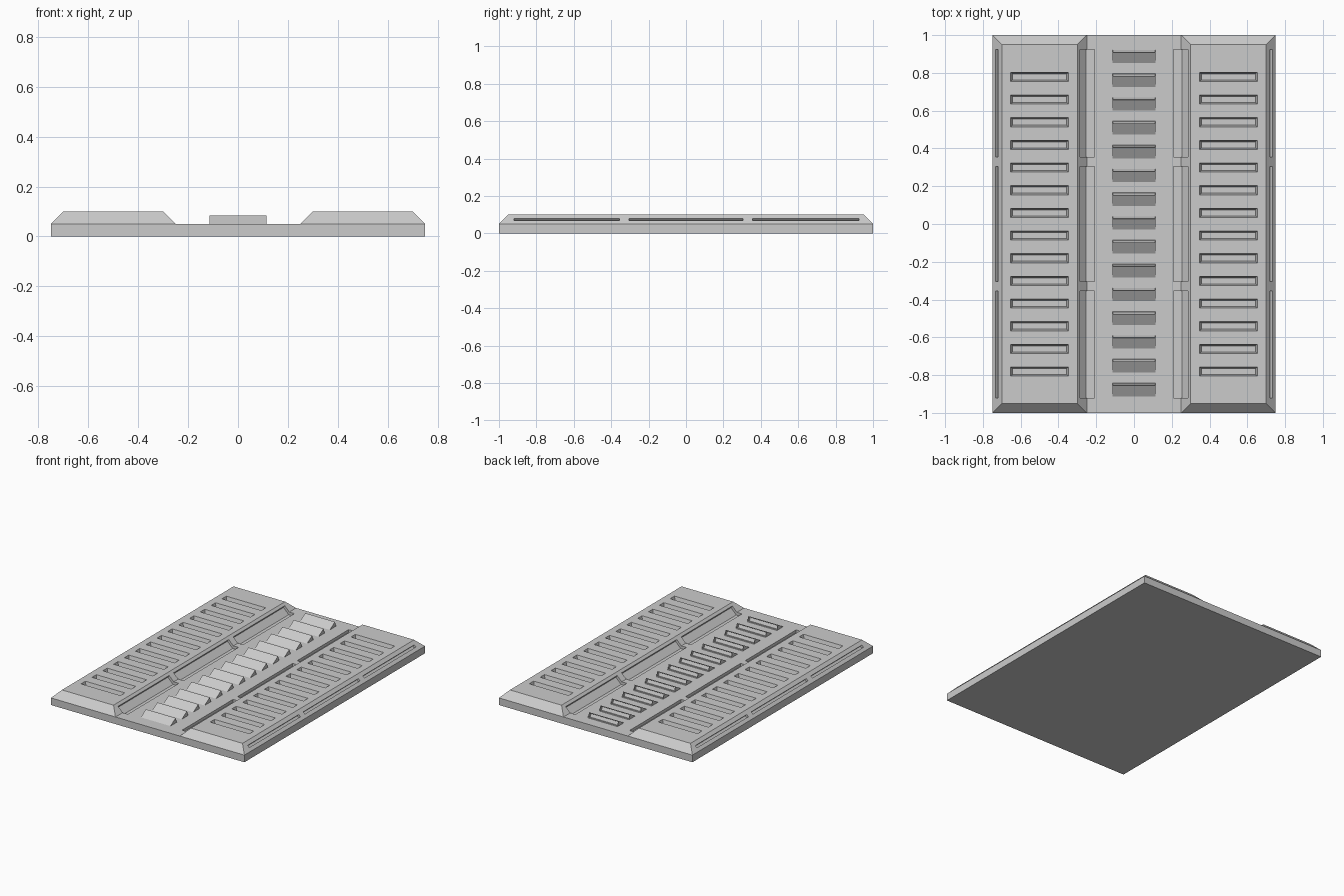
import bpy, bmesh
from mathutils import Vector

if "Cube" in bpy.data.objects:
    bpy.data.objects.remove(bpy.data.objects["Cube"])


def finish(name, bm):
    bmesh.ops.recalc_face_normals(bm, faces=bm.faces)
    me = bpy.data.meshes.new(name)
    bm.to_mesh(me)
    bm.free()
    ob = bpy.data.objects.new(name, me)
    bpy.context.collection.objects.link(ob)
    return ob


def loft(bm, a, b):
    """Closed solid between two matching loops of points; returns its faces."""
    va, vb = [bm.verts.new(p) for p in a], [bm.verts.new(p) for p in b]
    n = len(va)
    faces = [bm.faces.new(va), bm.faces.new(vb[::-1])]
    for i in range(n):
        j = (i + 1) % n
        faces.append(bm.faces.new((va[j], va[i], vb[i], vb[j])))
    return faces


def rect(cx, cy, hx, hy, z):
    return [(cx - hx, cy - hy, z), (cx + hx, cy - hy, z),
            (cx + hx, cy + hy, z), (cx - hx, cy + hy, z)]


# Slab, split in three lanes, with the two outer lanes raised and bevelled
bm = bmesh.new()
loft(bm, rect(0, 0, .75, 1, 0), rect(0, 0, .75, 1, .05))
for x in (-.25, .25):
    bmesh.ops.bisect_plane(bm, geom=bm.verts[:] + bm.edges[:] + bm.faces[:],
                           plane_co=(x, 0, 0), plane_no=(1, 0, 0))
bm.normal_update()
lanes = [f for f in bm.faces if abs(f.calc_center_median().x) > .3
         and f.calc_center_median().z > .049]
for f in lanes:
    new = bmesh.ops.extrude_discrete_faces(bm, faces=[f])['faces'][0]
    c = new.calc_center_median()
    for v in new.verts:
        v.co += Vector((-.05 if v.co.x > c.x else .05,
                        -.05 if v.co.y > 0 else .05, .05))
panel = finish("floor_panel", bm)

# Cutters: tapered slots, outer bevel slits and inner troughs
spans = [(-.92, -.355), (-.305, .305), (.355, .925)]
slit = [(.742, .078), (.73, .09), (.708, .068), (.72, .056)]
trough = [(.21, .10), (.275, .10), (.295, .07), (.255, .03), (.21, .03)]
bm = bmesh.new()
for s in (-1, 1):
    for i in range(14):
        y = .779 - .12 * i
        loft(bm, rect(s * .5, y, .143, .016, .07), rect(s * .5, y, .156, .027, .11))
    for profile in (slit, trough):
        for y0, y1 in spans:
            loft(bm, [(s * x, y0, z) for x, z in profile],
                 [(s * x, y1, z) for x, z in profile])
cutter = finish("slot_cutter", bm)
cutter.hide_render = True

mod = panel.modifiers.new("slots", 'BOOLEAN')
mod.operation = 'DIFFERENCE'
mod.solver = 'EXACT'
mod.object = cutter
dg = bpy.context.evaluated_depsgraph_get()
panel.data = bpy.data.meshes.new_from_object(panel.evaluated_get(dg))
panel.modifiers.clear()
bpy.data.objects.remove(cutter)

# Centre louvers: wedges with a recessed opening at the back
bm = bmesh.new()
for i in range(15):
    y = .922 - .126 * i
    wedge = [(y - .07, .05), (y - .013, .085), (y, .05)]
    faces = loft(bm, [(-.115, a, b) for a, b in wedge],
                 [(.115, a, b) for a, b in wedge])
    back = faces[3]
    bmesh.ops.recalc_face_normals(bm, faces=faces)
    bmesh.ops.inset_individual(bm, faces=[back], thickness=.006)
    inner = bmesh.ops.inset_individual(bm, faces=[back], thickness=.0005)
    for v in back.verts:
        v.co += Vector((0, -.016, -.01))
        v.co.z = max(v.co.z, .0505)
finish("centre_louvers", bm)
